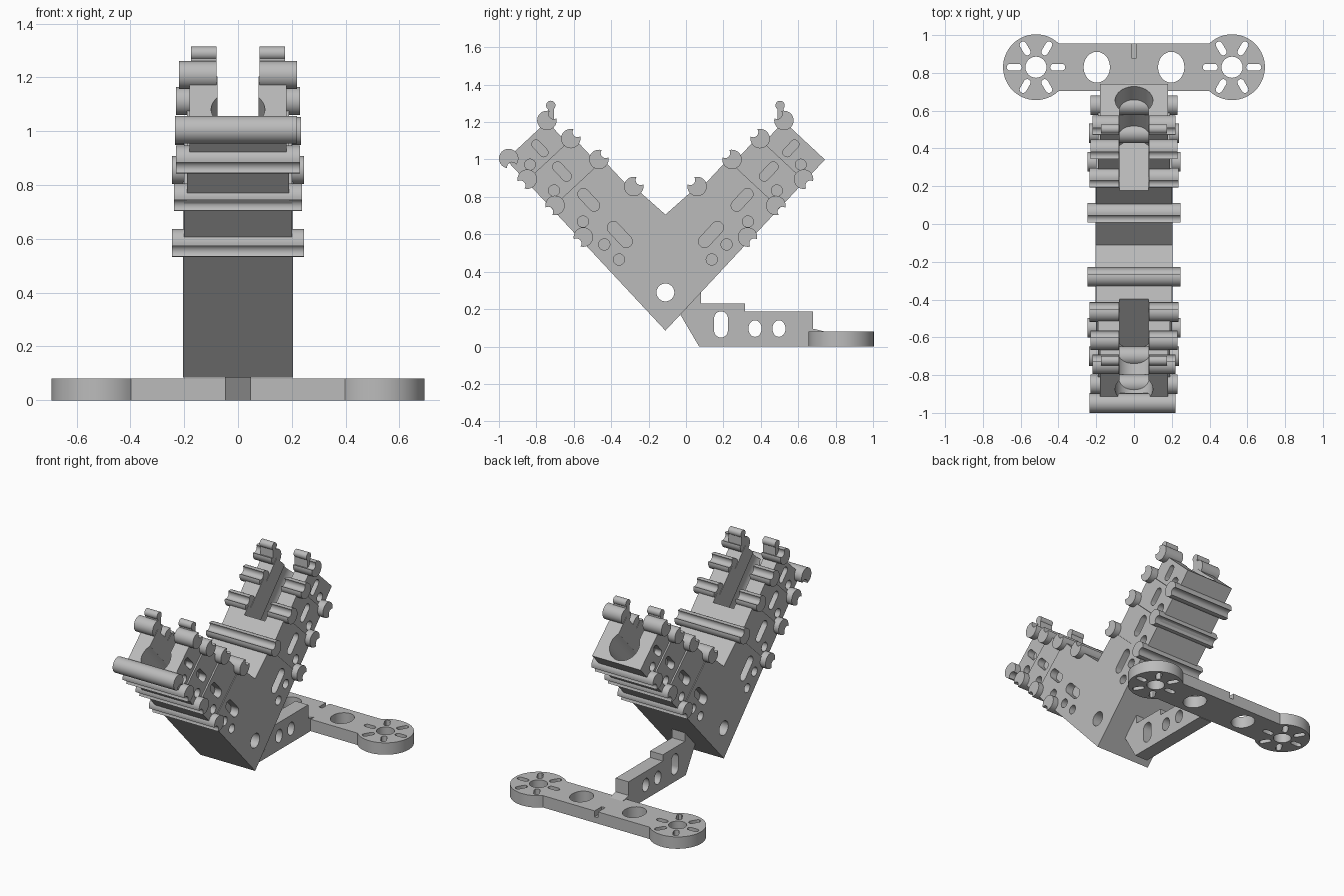
import bpy, bmesh, math
from math import sin, cos, pi

if "Cube" in bpy.data.objects:
    bpy.data.objects.remove(bpy.data.objects["Cube"])

grey = bpy.data.materials.new("plain grey")
grey.diffuse_color = (0.5, 0.5, 0.5, 1)
grey.use_nodes = True
grey.node_tree.nodes["Principled BSDF"].inputs["Base Color"].default_value = grey.diffuse_color

YC, ZB, ANG = -0.11, 0.085, math.radians(47)   # foot of the V and arm slope


def arm_point(u, v, s):
    """u runs along an arm, v across it; s = 1 back arm, -1 front arm."""
    return (YC + s * (u * cos(ANG) - v * sin(ANG)), ZB + u * sin(ANG) + v * cos(ANG))


AXES = {
    "x": lambda a, b, t: (t, a, b),
    "z": lambda a, b, t: (a, b, t),
    "back": lambda a, b, t: (a, *arm_point(t, b, 1)),
    "front": lambda a, b, t: (a, *arm_point(t, b, -1)),
}


def prism(name, profiles, axis, spans):
    """Extrude each closed profile along the axis over each span."""
    bm = bmesh.new()
    f = AXES[axis]
    for pts in profiles:
        for lo, hi in spans:
            a = [bm.verts.new(f(p[0], p[1], lo)) for p in pts]
            b = [bm.verts.new(f(p[0], p[1], hi)) for p in pts]
            bm.faces.new(a)
            bm.faces.new(b[::-1])
            n = len(pts)
            for i in range(n):
                bm.faces.new((a[i], b[i], b[(i + 1) % n], a[(i + 1) % n]))
    bmesh.ops.recalc_face_normals(bm, faces=bm.faces)
    me = bpy.data.meshes.new(name)
    bm.to_mesh(me)
    bm.free()
    me.materials.append(grey)
    ob = bpy.data.objects.new(name, me)
    bpy.context.collection.objects.link(ob)
    return ob


def cut(ob, *cutters):
    for c in cutters:
        m = ob.modifiers.new("cut", "BOOLEAN")
        m.operation, m.solver, m.object = "DIFFERENCE", "EXACT", c
    dg = bpy.context.evaluated_depsgraph_get()
    me = bpy.data.meshes.new_from_object(ob.evaluated_get(dg))
    ob.modifiers.clear()
    ob.data = me
    for c in cutters:
        bpy.data.objects.remove(c)


def capsule(cx, cy, r, half=0.0, ang=0.0, n=12, stretch=1.0):
    """Rounded slot; with half = 0 a circle, or an ellipse if stretched."""
    pts = []
    for side in (0, 1):
        for i in range(n + 1 if half else n):
            a = -pi / 2 + pi * i / n + side * pi
            x = r * cos(a) + (half if side == 0 else -half)
            y = r * sin(a) * stretch
            pts.append((cx + x * cos(ang) - y * sin(ang), cy + x * sin(ang) + y * cos(ang)))
    return pts


def clip_profile(c, ang, R=0.052, g=0.027, d=0.05, n=24):
    """Round bar section with a round groove facing ang."""
    A = math.acos((R * R + d * d - g * g) / (2 * R * d))
    pts = [(R * cos(a), R * sin(a)) for a in
           [ang + A + (2 * pi - 2 * A) * i / n for i in range(n + 1)]]
    B = math.atan2(R * sin(A), R * cos(A) - d)
    for i in range(1, 10):
        a = ang - B - (2 * pi - 2 * B) * i / 10
        pts.append((d * cos(ang) + g * cos(a), d * sin(ang) + g * sin(a)))
    return [(c[0] + p[0], c[1] + p[1]) for p in pts]


def both(lo, hi):
    return [(lo, hi), (-hi, -lo)]


# (start, end, upper edge, half width) of the arm sections
SECTIONS = [(0, 0.665, 0.423, 0.205), (0.665, 0.895, 0.38, 0.2),
            (0.895, 1.093, 0.345, 0.19), (1.093, 1.25, 0.30, 0.18)]
# (u, v, radius, half length) of side recesses in each section
RECESSES = [[(0.542, 0.172, 0.033, 0.05), (0.56, 0.075, 0.03, 0), (0.447, 0.078, 0.03, 0)],
            [(0.791, 0.177, 0.03, 0.042), (0.727, 0.075, 0.03, 0)],
            [(0.999, 0.176, 0.026, 0.035), (0.954, 0.075, 0.03, 0)],
            [(1.17, 0.174, 0.023, 0.03), (1.143, 0.076, 0.029, 0)]]


def recess_profiles(k, s):
    out = []
    for u, v, r, half in RECESSES[k]:
        y, z = arm_point(u, v, s)
        out.append(capsule(y, z, r, half, ANG if s > 0 else pi - ANG))
    return out


# V-shaped core with side recesses and a cross hole
end, top = SECTIONS[0][1:3]
notch = (YC, ZB + top / cos(ANG))
core = prism("v_body", [[(YC, ZB), arm_point(end, 0, 1), arm_point(end, top - 0.02, 1), notch,
                         arm_point(end, top - 0.02, -1), arm_point(end, 0, -1)]], "x", [(-0.205, 0.205)])
cut(core, prism("c", recess_profiles(0, 1) + recess_profiles(0, -1), "x", both(0.15, 0.3)),
    prism("c", [capsule(YC, 0.289, 0.048)], "x", [(-0.3, 0.3)]))

# keyhole section: round bore opening into a slot
A = math.asin(0.077 / 0.1)
keyhole = [(0.1 * sin(a), 0.12 + 0.1 * cos(a)) for a in
           [A + (2 * pi - 2 * A) * i / 28 for i in range(29)]] + [(-0.077, 0.6), (0.077, 0.6)]

for s, side in ((1, "back"), (-1, "front")):
    # stepped arm sections
    for k in (1, 2, 3):
        u0, u1, vt, w = SECTIONS[k]
        pts = [arm_point(u, v, s) for u, v in ((u0, 0), (u1, 0), (u1, vt), (u0, vt))]
        sec = prism(f"{side}_arm_section_{k}", [pts], "x", [(-w, w)])
        cut(sec, prism("c", [keyhole], side, [(0.83, 1.4)]),
            prism("c", recess_profiles(k, s), "x", both(w - 0.05, 0.3)))

    # grooved bars on the upper edge; the outer ones are split by the slot
    up = math.atan2(cos(ANG), -s * sin(ANG))
    for k, (u, v, L) in enumerate([(0.679, 0.402, 0.245), (0.912, 0.364, 0.235),
                                   (1.096, 0.33, 0.23), (1.254, 0.303, 0.22)]):
        spans = [(-L, L)] if k == 0 else both(0.08, L)
        prism(f"{side}_upper_clip_{k + 1}", [clip_profile(arm_point(u, v, s), up)], "x", spans)

    # grooved bars on the lower edge
    down = math.atan2(-cos(ANG), s * sin(ANG))
    for k, (u, v, L) in enumerate([(0.665, 0.02, 0.245), (0.892, 0.025, 0.237), (1.096, 0.012, 0.23)]):
        prism(f"{side}_lower_clip_{k + 1}", [clip_profile(arm_point(u, v, s), down)], "x", [(-L, L)])

    # small sight bead on a stem at the tip
    y = YC + s * 0.613
    prism(f"{side}_tip_bead", [capsule(y, 1.289, 0.025)], "x", both(0.08, 0.175))
    prism(f"{side}_tip_stem", [[(y - 0.015, 1.21), (y + 0.018, 1.21), (y + 0.018, 1.28), (y - 0.015, 1.28)]],
          "x", both(0.08, 0.175))

# bar on the outer corner of the front arm
prism("front_corner_clip", [clip_profile((-0.948, 1.005), -1.2)], "x", [(-0.235, 0.22)])

# bracket joining the body to the base
bracket = prism("bracket", [[(-0.03, 0.17), (0.07, 0), (0.70, 0), (0.743, 0.08), (0.68, 0.095), (0.68, 0.187),
                             (0.315, 0.187), (0.315, 0.23), (0.08, 0.23), (0.08, 0.29)]], "x", [(-0.048, 0.048)])
cut(bracket, prism("c", [capsule(0.187, 0.118, 0.037, 0.033, pi / 2),
                         capsule(0.369, 0.096, 0.035, stretch=1.27),
                         capsule(0.497, 0.096, 0.035, stretch=1.27)], "x", [(-0.2, 0.2)]))

# base bar with a round pad at each end
R, X, Y = 0.174, 0.519, 0.83
T = pi - math.asin(0.125 / R)
outline = []
for m in (1, -1):
    for i in range(49):
        a = -T + 2 * T * i / 48
        outline.append((m * (X + R * cos(a)), Y + m * R * sin(a)))
plate = prism("base_plate", [outline], "z", [(0, 0.08)])
holes = []
for m in (1, -1):
    holes += [capsule(m * X, Y, 0.056), capsule(m * 0.197, Y, 0.07, stretch=1.17)]
    for k in range(6):
        a = k * pi / 3
        holes.append(capsule(m * X + 0.115 * cos(a), Y + 0.115 * sin(a), 0.018, 0.022, a, 6))
cut(plate, prism("c", holes, "z", [(-0.1, 0.2)]),
    prism("c", [[(-0.013, 0.88), (0.013, 0.88), (0.013, 1.0), (-0.013, 1.0)]], "z", [(0.04, 0.2)]))

# smooth the round parts and keep edges sharp
for ob in bpy.context.scene.objects:
    ob.select_set(True)
    bpy.context.view_layer.objects.active = ob
bpy.ops.object.shade_smooth_by_angle(angle=math.radians(30))
